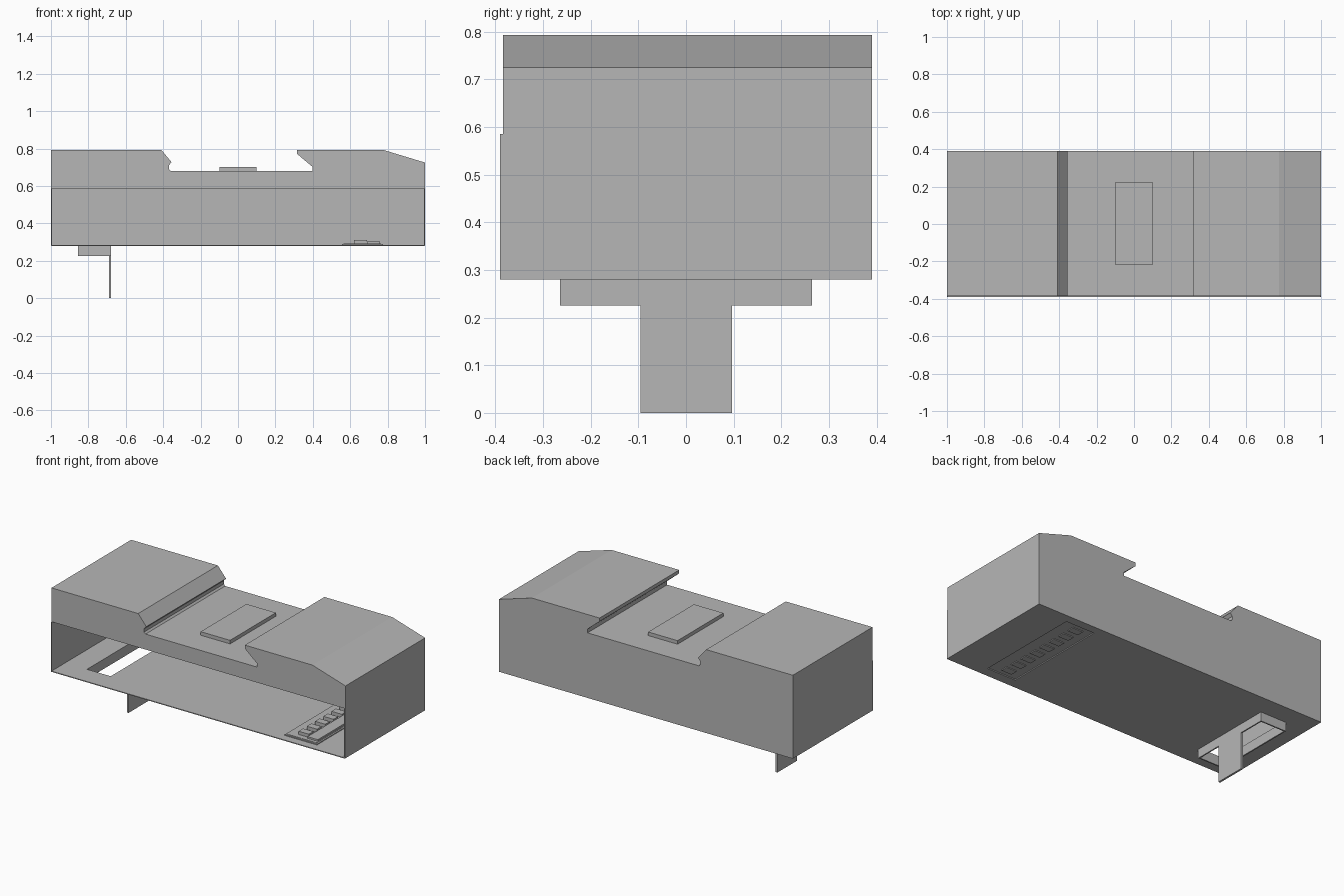
import bpy, bmesh

old = bpy.data.objects.get("Cube")
if old:
    bpy.data.objects.remove(old, do_unlink=True)

# One plain grey for the whole enclosure
grey = bpy.data.materials.new("plain_grey")
grey.use_nodes = True
COLOR = (0.47, 0.47, 0.47, 1)
grey.diffuse_color = COLOR
grey.node_tree.nodes["Principled BSDF"].inputs["Base Color"].default_value = COLOR


def finish(name, bm):
    bmesh.ops.recalc_face_normals(bm, faces=bm.faces)
    mesh = bpy.data.meshes.new(name)
    bm.to_mesh(mesh)
    bm.free()
    mesh.materials.append(grey)
    obj = bpy.data.objects.new(name, mesh)
    bpy.context.collection.objects.link(obj)
    return obj


def add_box(bm, x, y, z):
    verts = bmesh.ops.create_cube(bm, size=1)["verts"]
    for v in verts:
        v.co = [sum(r) / 2 + c * (r[1] - r[0]) for r, c in zip((x, y, z), v.co)]


def boxes(name, *ranges):
    bm = bmesh.new()
    for r in ranges:
        add_box(bm, *r)
    return finish(name, bm)


def prism(name, profile, y0, y1):
    """Extrude an x-z outline along y."""
    bm = bmesh.new()
    face = bm.faces.new([bm.verts.new((x, y0, z)) for x, z in profile])
    geom = bmesh.ops.extrude_face_region(bm, geom=[face])["geom"]
    bmesh.ops.translate(bm, vec=(0, y1 - y0, 0),
                        verts=[g for g in geom if isinstance(g, bmesh.types.BMVert)])
    return finish(name, bm)


def ring(name, x, y, z, t):
    """Rectangular frame with wall thickness t."""
    return boxes(name,
                 ((x[0], x[0] + t), y, z), ((x[1] - t, x[1]), y, z),
                 ((x[0] + t, x[1] - t), (y[0], y[0] + t), z),
                 ((x[0] + t, x[1] - t), (y[1] - t, y[1]), z))


def cut(obj, *ranges):
    cutter = boxes("cutter", *ranges)
    cutter.hide_render = True
    mod = obj.modifiers.new("openings", "BOOLEAN")
    mod.operation, mod.solver, mod.object = "DIFFERENCE", "EXACT", cutter
    bpy.context.view_layer.objects.active = obj
    bpy.ops.object.modifier_apply(modifier=mod.name)
    bpy.data.objects.remove(cutter, do_unlink=True)


Z0, ZM, ZT = 0.28, 0.585, 0.793   # floor, top of opening, roof
T = 0.005                         # sheet thickness
Y = 0.39

# Upper body with the undercut mounting channel
prism("upper_body", [(-1, ZM), (1, ZM), (1, 0.725), (0.775, ZT), (0.315, ZT),
                     (0.315, 0.772), (0.397, 0.703), (0.397, 0.68),
                     (-0.36, 0.68), (-0.37, 0.69), (-0.37, 0.71),
                     (-0.355, 0.727), (-0.41, ZT), (-1, ZT)], -0.384, Y)
boxes("channel_pad", ((-0.1, 0.1), (-0.22, 0.225), (0.68, 0.702)))

# Thin lower walls, open at the front
boxes("side_walls", ((-1, -1 + T), (-Y, Y), (Z0, ZM)), ((1 - T, 1), (-Y, Y), (Z0, ZM)))
boxes("back_wall", ((-1 + T, 1 - T), (Y - T, Y), (Z0, ZM)))

# Floor with a latch window and a connector window
floor = boxes("floor", ((-1 + T, 1 - T), (-Y, Y - T), (Z0, Z0 + T)))
cut(floor, ((-0.85, -0.68), (-0.265, 0.265), (0.2, 0.4)),
    ((0.565, 0.765), (-0.33, 0.34), (0.2, 0.4)))

# Latch frame and pull tab under the floor
ring("latch_frame", (-0.855, -0.678), (-0.265, 0.265), (0.225, Z0 + T), 0.008)
boxes("latch_tab", ((-0.69, -0.678), (-0.095, 0.097), (0, 0.225)))

# Connector strip: rim, recessed panel, side rail and eight contacts
ring("connector_rim", (0.555, 0.775), (-0.34, 0.35), (Z0, 0.29), 0.012)
boxes("connector_panel", ((0.565, 0.765), (-0.33, 0.34), (0.286, 0.292)))
boxes("connector_rail", ((0.69, 0.76), (-0.31, 0.32), (0.292, 0.302)))
boxes("contacts", *[((0.62, 0.69), (y - 0.022, y + 0.022), (0.281, 0.312))
                    for y in [-0.275 + 0.08 * i for i in range(8)]])
